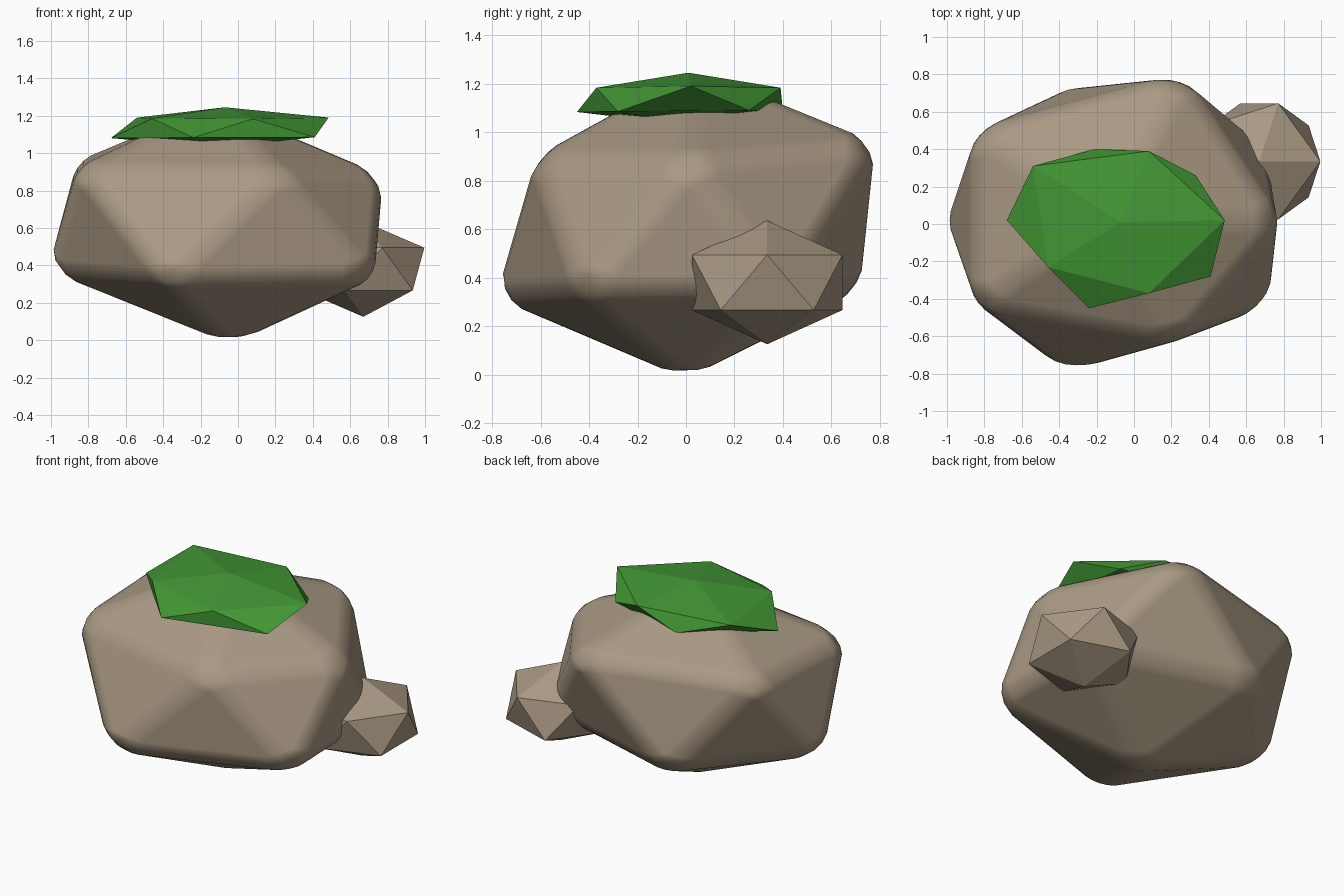
import bpy, bmesh, math
from mathutils import Vector

if "Cube" in bpy.data.objects:
    bpy.data.objects.remove(bpy.data.objects["Cube"])


def material(name, rgb):
    m = bpy.data.materials.new(name)
    m.diffuse_color = (*rgb, 1)
    m.use_nodes = True
    m.node_tree.nodes["Principled BSDF"].inputs["Base Color"].default_value = m.diffuse_color
    return m


stone = material("warm_stone", (0.40, 0.32, 0.23))
moss = material("moss_green", (0.055, 0.31, 0.035))


def faceted_lump(name, bottom, low, up, top, mat):
    """Twenty-sided lump: two poles and two staggered rings of five corners."""
    bm = bmesh.new()
    b, t = bm.verts.new(bottom), bm.verts.new(top)
    lo = [bm.verts.new(p) for p in low]
    hi = [bm.verts.new(p) for p in up]
    for i in range(5):
        j = (i + 1) % 5
        bm.faces.new((b, lo[j], lo[i]))
        bm.faces.new((lo[i], lo[j], hi[i]))
        bm.faces.new((hi[i], lo[j], hi[j]))
        bm.faces.new((t, hi[i], hi[j]))
    bmesh.ops.recalc_face_normals(bm, faces=bm.faces)
    me = bpy.data.meshes.new(name)
    bm.to_mesh(me)
    bm.free()
    me.materials.append(mat)
    ob = bpy.data.objects.new(name, me)
    bpy.context.collection.objects.link(ob)
    return ob


# Large boulder with softened edges
boulder = faceted_lump(
    "large_boulder", (-0.05, 0.0, -0.03),
    [(0.73, -0.44, 0.33), (0.71, 0.42, 0.34), (-0.36, 0.735, 0.34),
     (-1.02, 0.02, 0.36), (-0.38, -0.80, 0.31)],
    [(0.78, 0.01, 0.89), (0.26, 0.80, 0.96), (-0.86, 0.50, 0.96),
     (-0.86, -0.44, 0.92), (0.23, -0.63, 0.90)],
    (-0.12, 0.04, 1.27), stone)
for p in boulder.data.polygons:
    p.use_smooth = True
bev = boulder.modifiers.new("soft_edges", 'BEVEL')
bev.width = 0.08
bev.segments = 3
bev.limit_method = 'NONE'
bev.harden_normals = True

# Small flat-faced rock leaning on the right side
centre, size = Vector((0.67, 0.335, 0.38)), Vector((0.365, 0.365, 0.255))


def ring(start, z):
    r = math.sqrt(0.8)
    angles = [math.radians(start + 72 * i) for i in range(5)]
    return [centre + size * Vector((r * math.cos(a), r * math.sin(a), z))
            for a in angles]


h = math.sqrt(0.2)
faceted_lump("small_rock", centre - Vector((0, 0, size.z)),
             ring(-36, -h), ring(0, h),
             centre + Vector((0, 0, size.z)), stone)

# Flattened moss cap on the boulder top
faceted_lump(
    "moss_cap", (-0.10, 0.0, 1.03),
    [(0.41, -0.28, 1.085), (0.33, 0.26, 1.09), (-0.21, 0.40, 1.085),
     (-0.68, 0.02, 1.08), (-0.24, -0.45, 1.083)],
    [(0.485, 0.02, 1.19), (0.08, 0.39, 1.183), (-0.54, 0.31, 1.19),
     (-0.46, -0.23, 1.185), (0.08, -0.37, 1.183)],
    (-0.07, 0.01, 1.245), moss)
